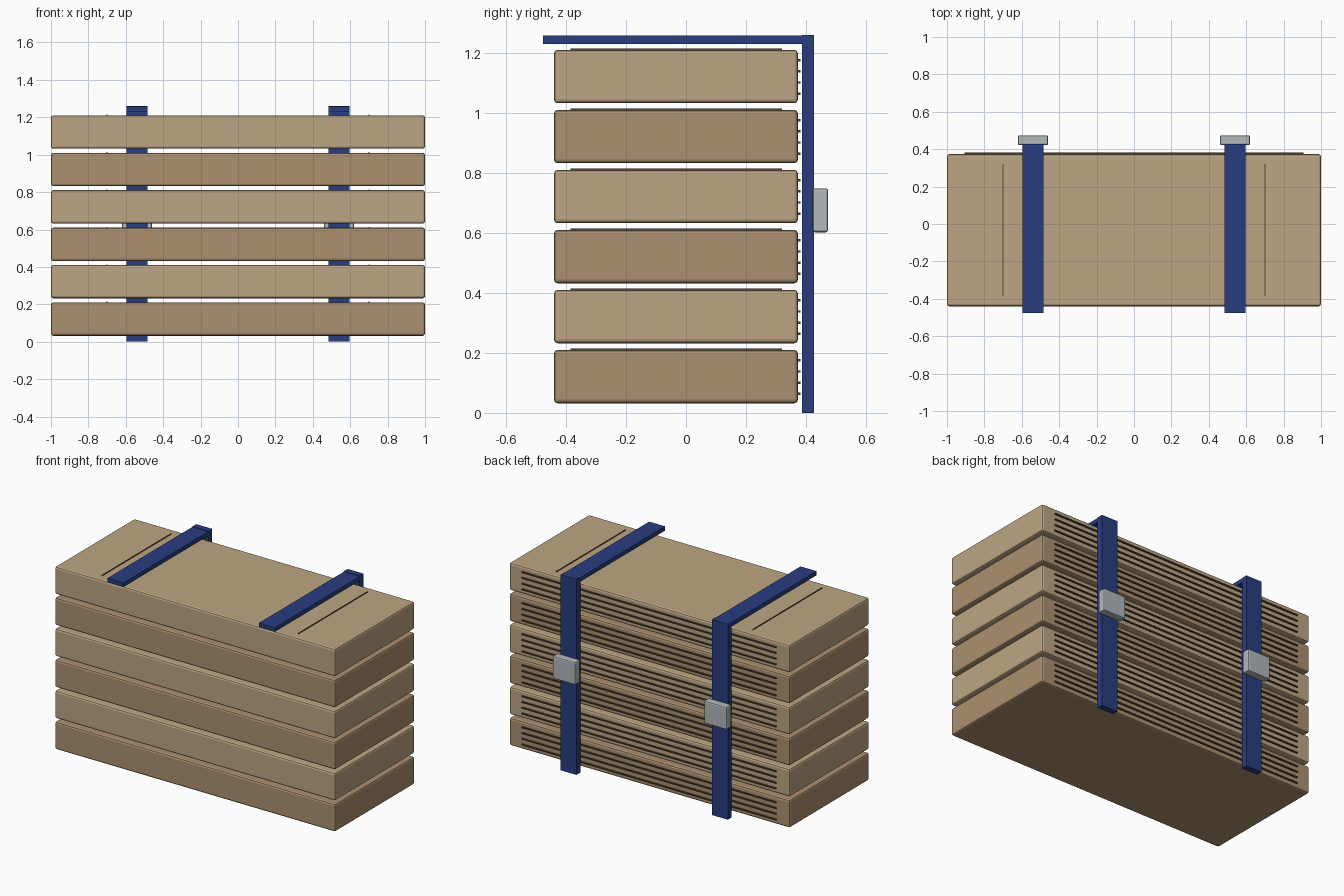
import bpy

if "Cube" in bpy.data.objects:
    bpy.data.objects.remove(bpy.data.objects["Cube"])


def material(name, rgb):
    m = bpy.data.materials.new(name)
    m.diffuse_color = (*rgb, 1)
    m.use_nodes = True
    m.node_tree.nodes["Principled BSDF"].inputs["Base Color"].default_value = m.diffuse_color
    return m


LIGHT = material("light_cardboard", (0.51, 0.38, 0.23))
DARK = material("dark_cardboard", (0.41, 0.28, 0.16))
LINE = material("page_line", (0.09, 0.06, 0.04))
BLUE = material("strap_blue", (0.022, 0.048, 0.22))
METAL = material("buckle_metal", (0.45, 0.48, 0.50))


def box(name, x, y, z, mat, bevel=0):
    """Box from (min, max) ranges on each axis."""
    spans = (x, y, z)
    bpy.ops.mesh.primitive_cube_add(size=1, location=[(a + b) / 2 for a, b in spans])
    o = bpy.context.object
    o.name = name
    o.scale = [b - a for a, b in spans]
    bpy.ops.object.transform_apply(location=False, rotation=False, scale=True)
    o.data.materials.append(mat)
    if bevel:
        mod = o.modifiers.new("bevel", 'BEVEL')
        mod.width = bevel
        mod.segments = 2
    return o


# Stack of six slabs with alternating colours
for i in range(6):
    z = 0.2 * i
    box(f"bundle_{i}", (-1, 1), (-0.44, 0.373), (z + 0.032, z + 0.21),
        LIGHT if i % 2 else DARK, 0.012)
    # Thin page lines along the back
    for j in range(4):
        c = z + 0.064 + 0.037 * j
        box(f"page_line_{i}_{j}", (-0.907, 0.907), (0.36, 0.381), (c - 0.004, c + 0.004), LINE)
    # Crease lines on top
    for s in (-1, 1):
        box(f"crease_{i}_{s}", (s * 0.7 - 0.003, s * 0.7 + 0.003), (-0.385, 0.32),
            (z + 0.2, z + 0.214), LINE)

# Straps and buckles
for side, c in (("left", -0.54), ("right", 0.54)):
    w = (c - 0.057, c + 0.057)
    box(f"{side}_strap_top", w, (-0.477, 0.42), (1.23, 1.257), BLUE)
    box(f"{side}_strap_back", w, (0.387, 0.427), (0, 1.26), BLUE)
    box(f"{side}_buckle", (c - 0.081, c + 0.081), (0.422, 0.474), (0.602, 0.748), METAL, 0.008)
